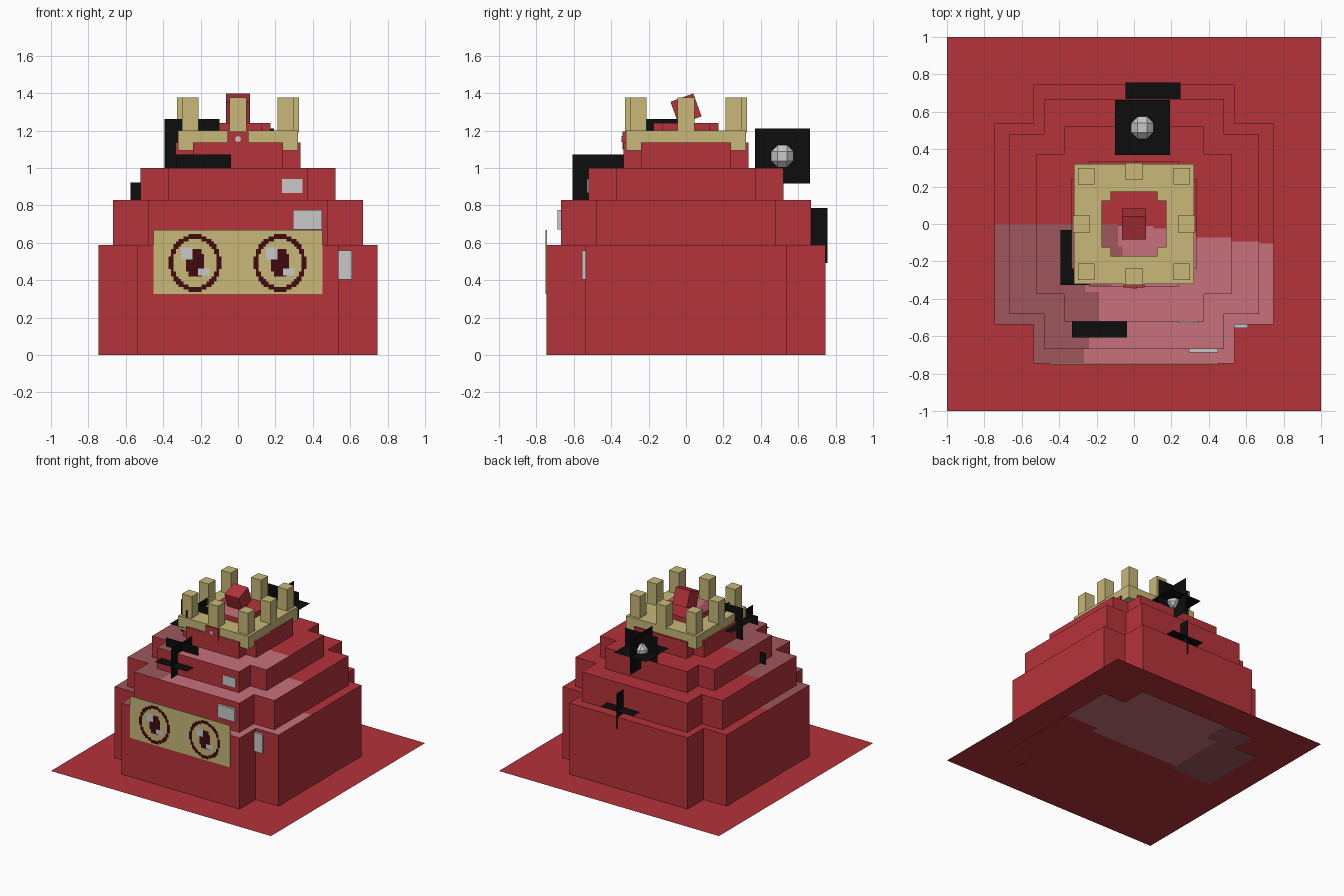
import bpy, bmesh, math
from mathutils import Vector, Matrix

cube = bpy.data.objects.get("Cube")
if cube:
    bpy.data.objects.remove(cube)


def material(name, rgb):
    m = bpy.data.materials.new(name)
    m.use_nodes = True
    m.diffuse_color = (*rgb, 1)
    m.node_tree.nodes["Principled BSDF"].inputs["Base Color"].default_value = (*rgb, 1)
    return m


red = material("red", (0.46, 0.033, 0.042))
pink = material("pink", (0.58, 0.165, 0.2))
dull = material("dull rose", (0.345, 0.095, 0.11))
gold = material("pale gold", (0.58, 0.48, 0.19))
black = material("black", (0.004, 0.004, 0.004))
maroon = material("dark maroon", (0.05, 0.003, 0.005))
white = material("light grey", (0.58, 0.58, 0.58))


def finish(name, bm, *mats):
    mesh = bpy.data.meshes.new(name)
    bm.to_mesh(mesh)
    bm.free()
    for m in mats:
        mesh.materials.append(m)
    ob = bpy.data.objects.new(name, mesh)
    bpy.context.collection.objects.link(ob)
    return ob


def add_box(bm, lo, hi, rot=None):
    lo, hi = Vector(lo), Vector(hi)
    mat = Matrix.Translation((lo + hi) / 2) @ (rot or Matrix()) @ Matrix.Diagonal((*(hi - lo), 1))
    bmesh.ops.create_cube(bm, size=1, matrix=mat)


def box(name, mat, lo, hi, rot=None):
    bm = bmesh.new()
    add_box(bm, lo, hi, rot)
    return finish(name, bm, mat)


def add_front_quad(bm, x, z, w, h, y):
    """Upright rectangle facing the front."""
    corners = ((-w, -h), (w, -h), (w, h), (-w, h))
    bm.faces.new([bm.verts.new((x + a / 2, y, z + b / 2)) for a, b in corners])


# Ground sheet, a hair above the underside of the lowest tier
bm = bmesh.new()
bmesh.ops.create_grid(bm, x_segments=1, y_segments=1, size=1,
                      matrix=Matrix.Translation((0, 0, 0.002)))
finish("ground_sheet", bm, red)


# Stepped body: cross-shaped tiers with shaded patches on tops and undersides
def patch(u, v):
    """Patch colour for a point scaled to the tier's half width."""
    if v > 0:
        return 0
    if u < (-0.5 if v > -0.7 else -0.36):
        return 2
    if u > 0.6:
        return 1 if v < -0.14 else 0
    return 1 if v < -0.06 else 0


def tier(name, half, arm, z0, z1):
    bm = bmesh.new()
    outline = []
    for sx, sy in ((1, 1), (-1, 1), (-1, -1), (1, -1)):
        corner = [(half, arm), (arm, arm), (arm, half)]
        if sx * sy < 0:
            corner.reverse()
        outline += [(sx * x, sy * y) for x, y in corner]
    face = bm.faces.new([bm.verts.new((x, y, z0)) for x, y in outline])
    top = bmesh.ops.extrude_face_region(bm, geom=[face], use_keep_orig=True)
    bmesh.ops.translate(bm, vec=(0, 0, z1 - z0),
                        verts=[g for g in top["geom"] if isinstance(g, bmesh.types.BMVert)])
    bmesh.ops.recalc_face_normals(bm, faces=bm.faces)
    cuts = [((1, 0, 0), c) for c in (-0.5, -0.36, 0.6, arm / half, -arm / half)]
    cuts += [((0, 1, 0), s * c) for c in (0.06, 0.14, 0.7, arm / half) for s in (1, -1)]
    cuts.append(((0, 1, 0), 0))
    for axis, c in cuts:
        bmesh.ops.bisect_plane(bm, geom=bm.verts[:] + bm.edges[:] + bm.faces[:],
                               plane_co=Vector(axis) * c * half, plane_no=axis)
    for f in bm.faces:
        c = f.calc_center_median() / half
        if abs(f.normal.z) > 0.5:
            f.material_index = patch(c.x, c.y if f.normal.z > 0 else -c.y)
    finish(name, bm, red, pink, dull)


tier("tier_1", 0.745, 0.537, 0, 0.587)
tier("tier_2", 0.667, 0.48, 0.585, 0.828)
tier("tier_3", 0.52, 0.373, 0.826, 1.0)
tier("tier_4", 0.333, 0.24, 0.998, 1.135)
tier("tier_5", 0.173, 0.125, 1.133, 1.24)

# Tilted block on the summit
box("summit_block", red, (-0.065, -0.065, 1.25), (0.065, 0.065, 1.38),
    Matrix.Rotation(math.radians(20), 4, "X"))

# Crown: slab, eight posts and a front gem
box("crown_slab", gold, (-0.32, -0.32, 1.093), (0.32, 0.32, 1.2))
bm = bmesh.new()
for i in (-1, 0, 1):
    for j in (-1, 0, 1):
        if i or j:
            r = 0.255 if i and j else 0.28
            add_box(bm, (i * r - 0.045, j * r - 0.045, 1.19),
                    (i * r + 0.045, j * r + 0.045, 1.377))
finish("crown_posts", bm, gold)
box("crown_gem", red, (-0.056, -0.34, 1.1), (0.056, -0.31, 1.195))
bm = bmesh.new()
bmesh.ops.create_cone(bm, cap_ends=True, segments=8, radius1=0.016, radius2=0.016, depth=0.006,
                      matrix=Matrix.Translation((0, -0.341, 1.155)) @ Matrix.Rotation(math.pi / 2, 4, "X"))
finish("gem_glint", bm, white)

# Face plate with two blocky eyes
box("face_plate", gold, (-0.453, -0.752, 0.325), (0.453, -0.743, 0.668))
CELL = 0.0135
marks, glints = bmesh.new(), bmesh.new()
for ex in (-0.23, 0.225):
    ez = 0.493
    for i in range(-11, 12):
        for k in range(-12, 13):
            x, z = i * CELL, k * CELL
            r = math.hypot(x / 0.138, z / 0.152)
            if 0.83 < r < 1 or math.hypot(x / 0.054, z / 0.078) < 1:
                add_front_quad(marks, ex + x, ez + z, CELL, CELL, -0.7545)
    add_front_quad(glints, ex - 0.045, ez + 0.05, 0.062, 0.062, -0.757)
    add_front_quad(glints, ex + 0.047, ez - 0.049, 0.062, 0.036, -0.757)
bmesh.ops.remove_doubles(marks, verts=marks.verts, dist=0.001)
finish("eye_marks", marks, maroon)
finish("eye_glints", glints, white)

# Pale plates on the tier fronts
for name, x0, x1, z0, z1, y in (("low", 0.535, 0.61, 0.405, 0.56, -0.537),
                                ("middle", 0.295, 0.45, 0.67, 0.775, -0.667),
                                ("high", 0.235, 0.345, 0.865, 0.94, -0.52)):
    depth = 0.008 if name == "high" else 0.019
    box("pale_plate_" + name, white, (x0, y - depth, z0), (x1, y + 0.01, z1))


# Dark spiky blooms: three crossing square sheets each
def bloom(name, centre):
    bm = bmesh.new()
    for axis in (None, "X", "Y"):
        rot = Matrix.Rotation(math.pi / 2, 4, axis) if axis else Matrix()
        bmesh.ops.create_grid(bm, x_segments=1, y_segments=1, size=0.147,
                              matrix=Matrix.Translation(centre) @ rot)
    finish(name, bm, black)


bloom("bloom_side", (-0.247, -0.178, 1.115))
bloom("bloom_front", (-0.185, -0.46, 0.925))
bloom("bloom_low_side", (-0.428, -0.22, 0.775))
bloom("bloom_low_back", (0.102, 0.61, 0.638))
bloom("bloom_back", (0.045, 0.515, 1.063))

# Chamfered bead at the heart of the back bloom
bead = box("bloom_bead", white, (-0.015, 0.455, 1.003), (0.105, 0.575, 1.123))
bevel = bead.modifiers.new("chamfer", "BEVEL")
bevel.width = 0.035
bevel.segments = 1
